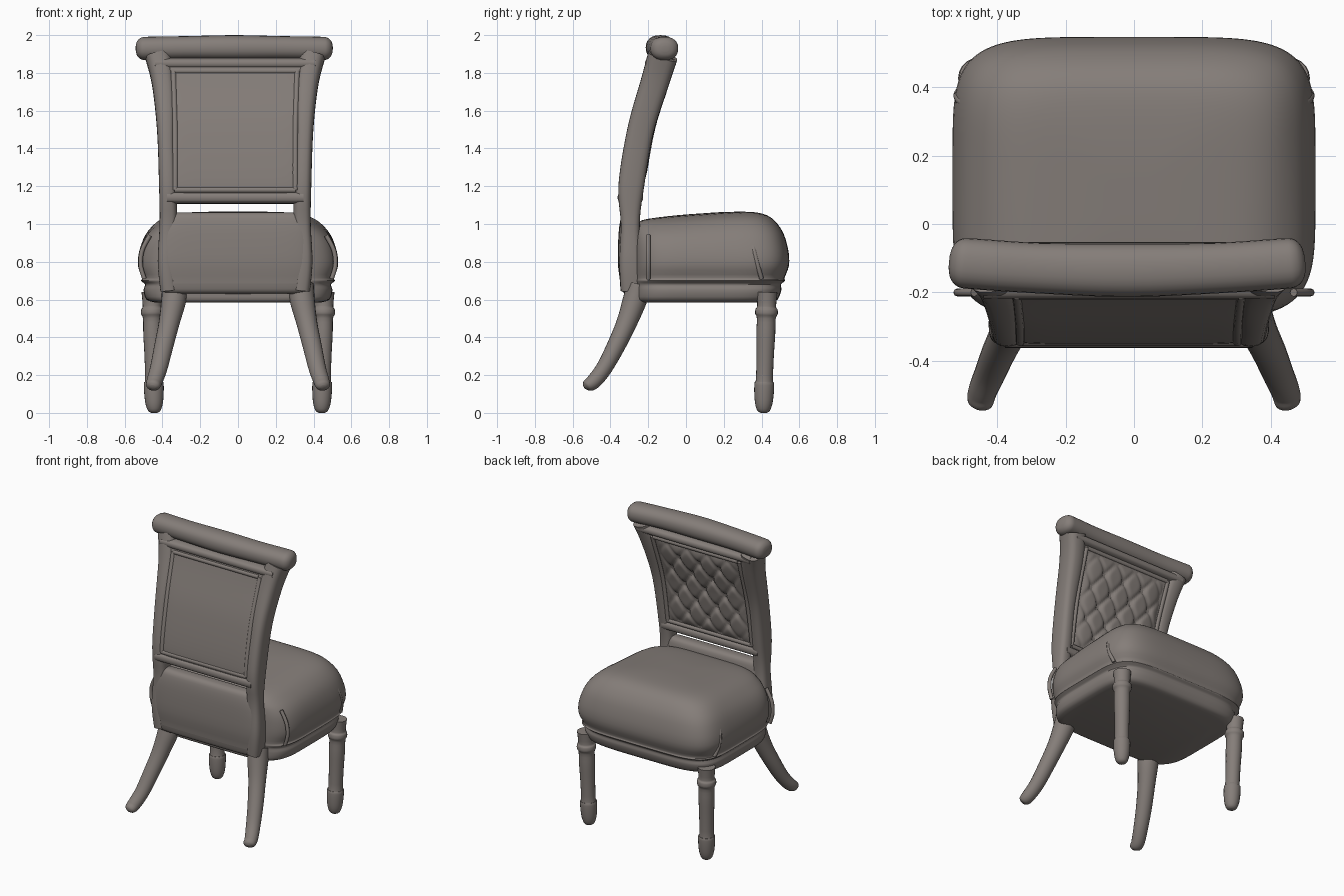
import bpy, bmesh, math
from mathutils import Vector

if "Cube" in bpy.data.objects:
    bpy.data.objects.remove(bpy.data.objects["Cube"], do_unlink=True)

COLOR = (0.235, 0.208, 0.192, 1)
mat = bpy.data.materials.new("taupe_upholstery")
mat.use_nodes = True
mat.diffuse_color = COLOR
bsdf = mat.node_tree.nodes["Principled BSDF"]
bsdf.inputs["Base Color"].default_value = COLOR
bsdf.inputs["Roughness"].default_value = 0.8

BACK_X = -0.015  # the backrest sits slightly off centre


def finish(bm, name):
    bmesh.ops.recalc_face_normals(bm, faces=bm.faces)
    mesh = bpy.data.meshes.new(name)
    bm.to_mesh(mesh)
    bm.free()
    mesh.materials.append(mat)
    obj = bpy.data.objects.new(name, mesh)
    bpy.context.collection.objects.link(obj)
    bpy.ops.object.select_all(action="DESELECT")
    obj.select_set(True)
    bpy.context.view_layer.objects.active = obj
    bpy.ops.object.shade_smooth_by_angle(angle=math.radians(50))
    return obj


def smooth_path(keys, steps):
    """Catmull-Rom interpolation of number tuples."""
    out = []
    for i in range(len(keys) - 1):
        p0, p1 = keys[max(i - 1, 0)], keys[i]
        p2, p3 = keys[i + 1], keys[min(i + 2, len(keys) - 1)]
        for s in range(steps):
            t = s / steps
            out.append([b + 0.5 * t * (c - a + t * (2*a - 5*b + 4*c - d + t * (3*(b - c) + d - a)))
                        for a, b, c, d in zip(p0, p1, p2, p3)])
    return out + [list(keys[-1])]


def sweep(name, keys, power=2, sides=24, steps=5, ref=(1, 0, 0), upright=False, shape=None):
    """Skin superellipse rings along keys of (x, y, z, radius_u, radius_v)."""
    path = smooth_path(keys, steps)
    pts = [Vector(p[:3]) for p in path]
    bm = bmesh.new()
    rings = []
    for i, p in enumerate(path):
        tangent = pts[min(i + 1, len(pts) - 1)] - pts[max(i - 1, 0)]
        tangent = Vector((0, 0, 1)) if upright else tangent.normalized()
        u = Vector(ref)
        u = (u - tangent * u.dot(tangent)).normalized()
        v = tangent.cross(u)
        ring = []
        for k in range(sides):
            a = math.tau * k / sides
            c, s = math.cos(a), math.sin(a)
            co = pts[i] + u * (p[3] * math.copysign(abs(c) ** (2 / power), c)) \
                + v * (p[4] * math.copysign(abs(s) ** (2 / power), s))
            ring.append(bm.verts.new(shape(co) if shape else co))
        rings.append(ring)
    for a, b in zip(rings, rings[1:]):
        for k in range(sides):
            n = (k + 1) % sides
            bm.faces.new((a[k], a[n], b[n], b[k]))
    bm.faces.new(rings[0])
    bm.faces.new(rings[-1])
    return finish(bm, name)


# Backrest side line: height, centre depth, half width, half thickness
SPINE = smooth_path([(0.64, -0.285, 0.395, 0.06), (0.8, -0.293, 0.41, 0.06),
                     (1.0, -0.295, 0.4, 0.05), (1.2, -0.29, 0.403, 0.068),
                     (1.5, -0.24, 0.414, 0.07), (1.75, -0.165, 0.442, 0.075),
                     (1.9, -0.12, 0.48, 0.08)], 8)


def spine(z):
    for a, b in zip(SPINE, SPINE[1:]):
        if z <= b[0]:
            t = (z - a[0]) / (b[0] - a[0])
            return [m + (n - m) * t for m, n in zip(a, b)][1:]
    return SPINE[-1][1:]


# Seat: base rail, piping bead and domed cushion in one lofted body
def seat_tilt(co):
    co.z += 0.07 * (co.y - 0.15) * min(1, max(0, (co.z - 0.88) / 0.12))
    return co


seat_rings = []  # height, half width, front, back
for z, hw, front, back in [
        (0.585, 0.44, 0.45, -0.26), (0.6, 0.485, 0.485, -0.28), (0.65, 0.5, 0.505, -0.28),
        (0.68, 0.492, 0.503, -0.28), (0.7, 0.515, 0.525, -0.28), (0.715, 0.508, 0.522, -0.28),
        (0.78, 0.53, 0.545, -0.28), (0.86, 0.522, 0.542, -0.28), (0.94, 0.49, 0.515, -0.28),
        (1.0, 0.435, 0.465, -0.28), (1.035, 0.37, 0.41, -0.26), (1.052, 0.28, 0.33, -0.2),
        (1.06, 0.12, 0.2, -0.05), (1.061, 0.02, 0.1, 0.06)]:
    seat_rings.append((0, (front + back) / 2, z, hw, (front - back) / 2))
sweep("seat", seat_rings, power=5, sides=96, steps=3, upright=True, shape=seat_tilt)

for side, label in ((-1, "right"), (1, "left")):
    # Side seams on the cushion
    for y, k, end in ((0.4, 0.972, "front"), (-0.2, 0.972, "rear")):
        sweep(f"{label}_{end}_seam",
              [(side * x * k, y - 0.02 * i * (y > 0), z, 0.012, 0.012)
               for i, (x, z) in enumerate(((0.51, 0.71), (0.53, 0.78), (0.522, 0.86), (0.48, 0.94)))],
              sides=8, ref=(0, 1, 0))

    # Turned front legs with a collar and a rounded foot
    sweep(f"{label}_front_leg",
          [(side * (0.443 + 0.02 * z), 0.41 + 0.03 * z, z, r, r) for z, r in
           ((0, 0.015), (0.012, 0.033), (0.05, 0.046), (0.11, 0.052), (0.16, 0.052),
            (0.175, 0.045), (0.3, 0.046), (0.42, 0.05), (0.5, 0.05), (0.525, 0.06),
            (0.55, 0.058), (0.565, 0.05), (0.64, 0.055))], sides=20, steps=3)

    # Sabre back legs
    sweep(f"{label}_back_leg",
          [(side * 0.452, -0.538, 0.137, 0.015, 0.012), (side * 0.449, -0.525, 0.145, 0.036, 0.03),
           (side * 0.443, -0.49, 0.165, 0.042, 0.04), (side * 0.42, -0.435, 0.235, 0.046, 0.043),
           (side * 0.395, -0.375, 0.345, 0.05, 0.048), (side * 0.365, -0.315, 0.475, 0.055, 0.054),
           (side * 0.34, -0.27, 0.6, 0.066, 0.064), (side * 0.335, -0.25, 0.68, 0.066, 0.064)],
          sides=20)

    # Backrest posts
    post = []
    for i in range(17):
        z = 0.65 + 1.24 * i / 16
        y, hw, depth = spine(z)
        rx = 0.046 + 0.05 * max(0, z - 1.45)
        post.append((BACK_X + side * (hw - rx), y, z, rx, depth))
    sweep(f"{label}_back_post", post, power=2.8, sides=24, steps=2)


# Lower back panel, with its rolled lower edge
sweep("lower_back_panel",
      [(BACK_X, -0.285, 0.63, 0.34, 0.03), (BACK_X, -0.285, 0.645, 0.385, 0.055),
       (BACK_X, -0.287, 0.69, 0.398, 0.064), (BACK_X, -0.29, 0.705, 0.395, 0.06),
       (BACK_X, -0.295, 0.8, 0.405, 0.066), (BACK_X, -0.297, 0.95, 0.39, 0.06),
       (BACK_X, -0.295, 1.03, 0.36, 0.05), (BACK_X, -0.295, 1.055, 0.34, 0.035),
       (BACK_X, -0.295, 1.062, 0.33, 0.015)], power=5, sides=48, steps=3)

# Upper back panel
panel = []
for i in range(13):
    z = 1.13 + 0.74 * i / 12
    y, hw, depth = spine(z)
    panel.append((BACK_X, y - 0.004, z, hw - 0.06, depth - 0.012))
sweep("upper_back_panel", panel, power=9, sides=64, steps=2, upright=True)

# Cross rails framing the upper panel
for name, z, r in (("lower_rail", 1.14, 0.033), ("upper_rail", 1.85, 0.03)):
    y, hw, depth = spine(z)
    sweep(name, [(BACK_X + t * (hw - 0.04), y, z, depth + 0.004, r) for t in (-1, 0, 1)],
          power=3, ref=(0, 1, 0))

# Beading around the panel, on both faces
for face, label in ((-1, "rear"), (1, "inner")):
    for side, hand in ((-1, "right"), (1, "left")):
        bead = []
        for i in range(8):
            z = 1.18 + 0.63 * i / 7
            y, hw, depth = spine(z)
            bead.append((BACK_X + side * (0.318 + 0.03 * max(0, z - 1.5)),
                         y + face * (depth - 0.012), z, 0.014, 0.01))
        sweep(f"{hand}_{label}_bead", bead, sides=8, steps=2)
    for z, label2 in ((1.18, "bottom"), (1.81, "top")):
        y, hw, depth = spine(z)
        sweep(f"{label2}_{label}_bead",
              [(BACK_X + t * 0.32, y + face * (depth - 0.012), z, 0.01, 0.014) for t in (-1, 0, 1)],
              sides=8, ref=(0, 1, 0))

# Deep-buttoned pad on the seat side of the back
bm = bmesh.new()
bmesh.ops.create_grid(bm, x_segments=56, y_segments=64, size=1)
for v in bm.verts:
    s, t = v.co.x, v.co.y
    z = 1.495 + 0.305 * t
    y, hw, depth = spine(z)
    p, q = 2 * s + 1.5 * t, 2 * s - 1.5 * t
    fold = max(math.exp(-((w - round(w)) / 0.09) ** 2) for w in (p, q))
    button = math.exp(-((p - round(p)) ** 2 + (q - round(q)) ** 2) / 0.04)
    edge = (1 - s ** 8) * (1 - t ** 8)
    puff = edge * (0.024 - 0.012 * fold - 0.016 * button)
    v.co = (BACK_X + 0.305 * s, y + depth - 0.018 + puff, z)
finish(bm, "tufted_pad")

# Rolled top rail, bowed forward at both ends
roll = []
for t, k in ((-1, 0.25), (-0.985, 0.65), (-0.94, 0.95), (-0.85, 1), (-0.5, 1.0), (0, 1.06),
             (0.5, 1.0), (0.85, 1), (0.94, 0.95), (0.985, 0.65), (1, 0.25)):
    roll.append((-0.02 + 0.52 * t, -0.135 + 0.025 * t * t, 1.928 + 0.006 * (1 - t * t),
                 0.074 * k, 0.062 * k))
sweep("top_rail", roll, power=2.3, ref=(0, 1, 0), steps=4)
